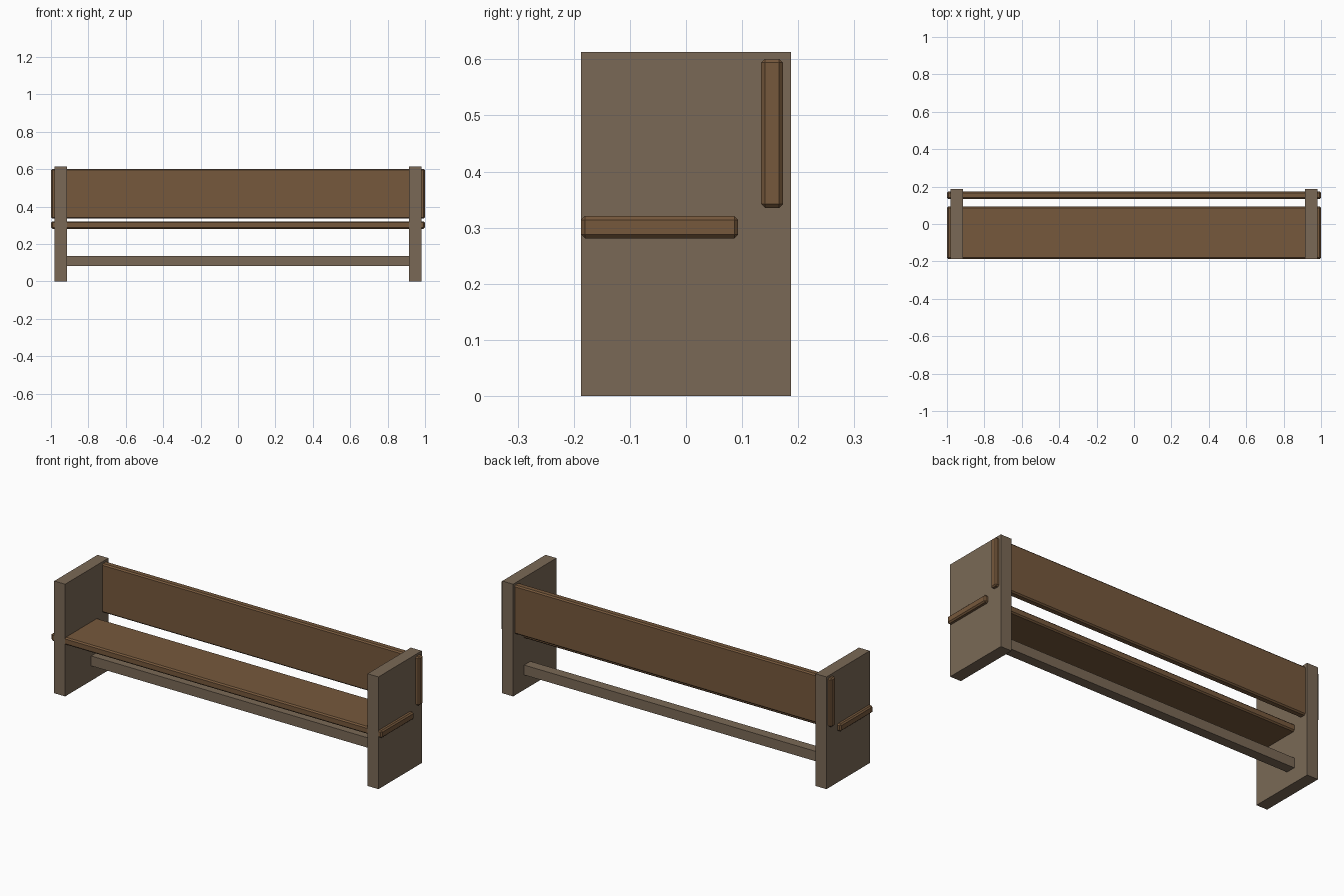
import bpy

cube = bpy.data.objects.get("Cube")
if cube:
    bpy.data.objects.remove(cube, do_unlink=True)


def make_material(name, color):
    mat = bpy.data.materials.new(name)
    mat.use_nodes = True
    mat.diffuse_color = (*color, 1)
    mat.node_tree.nodes["Principled BSDF"].inputs["Base Color"].default_value = (*color, 1)
    return mat


def box(name, low, high, mat, bevel=0):
    """Box between two corners, optionally with chamfered edges."""
    center = [(a + b) / 2 for a, b in zip(low, high)]
    bpy.ops.mesh.primitive_cube_add(size=1, location=center)
    obj = bpy.context.object
    obj.name = name
    obj.scale = [b - a for a, b in zip(low, high)]
    bpy.ops.object.transform_apply(location=False, rotation=False, scale=True)
    obj.data.materials.append(mat)
    if bevel:
        mod = obj.modifiers.new("chamfer", 'BEVEL')
        mod.width = bevel
        mod.segments = 1
    return obj


grey_wood = make_material("weathered_wood", (0.195, 0.141, 0.093))
brown_wood = make_material("brown_wood", (0.181, 0.098, 0.045))

# Upright end panels
for side, x in (("left", 0.947), ("right", -0.947)):
    box(side + "_end_panel", (x - 0.033, -0.187, 0), (x + 0.033, 0.187, 0.613), grey_wood)

# Stretcher beam between the panels
box("stretcher", (-0.93, 0.038, 0.081), (0.93, 0.092, 0.135), grey_wood)

# Chamfered planks that pass through both panels
box("seat", (-1, -0.187, 0.281), (1, 0.093, 0.321), brown_wood, 0.007)
box("backrest", (-1, 0.134, 0.335), (1, 0.173, 0.601), brown_wood, 0.007)
